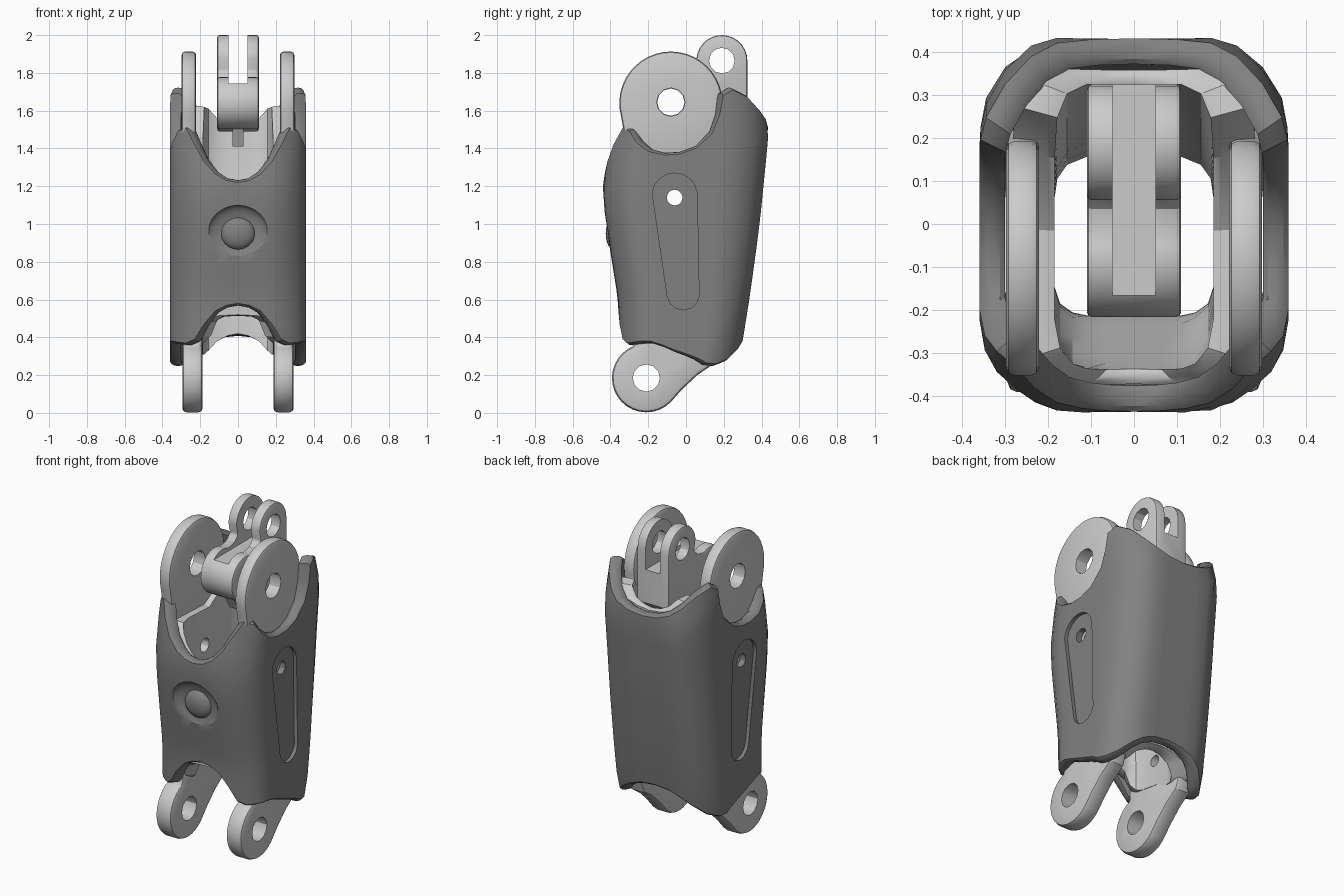
import bpy, bmesh, math
from mathutils import Matrix

if "Cube" in bpy.data.objects:
    bpy.data.objects.remove(bpy.data.objects["Cube"])


def interp(keys, z):
    # piecewise linear lookup in rows (z, front y, back y)
    if z <= keys[0][0]:
        return keys[0][1:]
    for a, b in zip(keys, keys[1:]):
        if z <= b[0]:
            t = (z - a[0]) / (b[0] - a[0])
            return [p + (q - p) * t for p, q in zip(a[1:], b[1:])]
    return keys[-1][1:]


def finish(name, bm):
    bmesh.ops.recalc_face_normals(bm, faces=bm.faces)
    me = bpy.data.meshes.new(name)
    bm.to_mesh(me)
    bm.free()
    ob = bpy.data.objects.new(name, me)
    bpy.context.collection.objects.link(ob)
    return ob


def bake(ob):
    dg = bpy.context.evaluated_depsgraph_get()
    me = bpy.data.meshes.new_from_object(ob.evaluated_get(dg))
    ob.modifiers.clear()
    ob.data = me


def bevel(ob, width):
    m = ob.modifiers.new("bevel", 'BEVEL')
    m.width, m.segments, m.limit_method = width, 2, 'ANGLE'
    m.angle_limit = math.radians(50)
    bake(ob)


def cut(ob, cutter):
    m = ob.modifiers.new("cut", 'BOOLEAN')
    m.operation, m.object, m.solver = 'DIFFERENCE', cutter, 'EXACT'
    bake(ob)
    bpy.data.objects.remove(cutter)


def prism(name, pts, x0, x1):
    # side profile in (y, z) extruded along x
    bm = bmesh.new()
    a, b = ([bm.verts.new((x, y, z)) for y, z in pts] for x in (x0, x1))
    bm.faces.new(a)
    bm.faces.new(b[::-1])
    n = len(pts)
    for i in range(n):
        j = (i + 1) % n
        bm.faces.new((a[i], b[i], b[j], a[j]))
    return finish(name, bm)


def arc(cy, cz, r, a0, a1, n):
    return [(cy + r * math.cos(math.radians(a0 + (a1 - a0) * i / n)),
             cz + r * math.sin(math.radians(a0 + (a1 - a0) * i / n))) for i in range(n + 1)]


def drill(ob, y, z, r):
    cut(ob, prism("hole_cutter", arc(y, z, r, 0, 330, 11), -1, 1))


def ball(name, loc, size):
    bm = bmesh.new()
    bmesh.ops.create_icosphere(bm, subdivisions=3, radius=1,
                               matrix=Matrix.Translation(loc) @ Matrix.Diagonal((*size, 1)))
    return finish(name, bm)


def sleeve(name, half, outer, inner, x_in, lip, steps=12):
    # hollow tube; half = rows of (x, v across depth, top z, bottom z), mirrored in x
    rows = half + [(-x, v, t, b) for x, v, t, b in half[-2:0:-1]]
    bm = bmesh.new()

    def point(x, v, z, k, dz=0):
        fo, bo = interp(outer, z)
        fi, bi = interp(inner, z)
        f, b = fo + (fi - fo) * k, bo + (bi - bo) * k
        return bm.verts.new((x * (1 + (x_in - 1) * k), (f + b) / 2 + v * (b - f) / 2, z + dz))

    cols = []
    for x, v, t, b in rows:
        zs = [b + (t - b) * i / steps for i in range(steps + 1)]
        col = [point(x, v, z, 0) for z in zs]
        col += [point(x, v, t, k, d) for k, d in ((.2, lip * .8), (.5, lip), (.8, lip * .8))]
        col += [point(x, v, z, 1) for z in zs[::-1]]
        col += [point(x, v, b, k, -d) for k, d in ((.8, lip * .8), (.5, lip), (.2, lip * .8))]
        cols.append(col)
    for i, c in enumerate(cols):
        d = cols[(i + 1) % len(cols)]
        for j in range(len(c)):
            k = (j + 1) % len(c)
            bm.faces.new((c[j], d[j], d[k], c[k]))
    return finish(name, bm)


# Outer shell: scalloped rims at both ends
shell_outer = [(.25, -.345, .255), (.35, -.35, .295), (.6, -.36, .335), (.85, -.4, .37), (1.05, -.43, .395),
               (1.2, -.44, .41), (1.4, -.41, .43), (1.5, -.385, .437), (1.6, -.37, .41), (1.72, -.36, .37)]
shell_inner = [(z, f + .06, b - .06) for z, f, b in shell_outer]
shell_half = [(0, -1, 1.22, .58), (.06, -1, 1.23, .57), (.12, -1, 1.265, .54), (.18, -.99, 1.33, .47),
              (.23, -.95, 1.42, .39), (.275, -.88, 1.51, .37), (.32, -.78, 1.49, .375), (.348, -.66, 1.43, .38),
              (.36, -.5, 1.385, .38), (.36, -.3, 1.365, .36), (.36, -.1, 1.37, .335), (.36, .1, 1.4, .315),
              (.36, .28, 1.48, .295), (.36, .4, 1.58, .28), (.358, .5, 1.68, .265), (.345, .66, 1.71, .26),
              (.30, .84, 1.67, .285), (.24, .95, 1.6, .34), (.18, 1, 1.555, .38), (.1, 1, 1.525, .41),
              (0, 1, 1.515, .42)]
shell = sleeve("outer_shell", shell_half, shell_outer, shell_inner, .835, .012)

# Sunken side panels, screw hole and front dimple
panel = arc(-.06, 1.15, .12, 8, 172, 8) + arc(-.015, .63, .085, 188, 352, 6)
for s in (-1, 1):
    cut(shell, prism("panel_cutter", panel, s * .338, s * .5))
drill(shell, -.06, 1.14, .042)
cut(shell, ball("dimple_cutter", (0, -.43, .945), (.165, .05, .155)))
button = ball("front_button", (0, -.385, .95), (.09, .04, .085))

# Inner frame: tapered rectangular sleeve
frame_outer = [(.3, -.28, .22), (.6, -.285, .25), (1.2, -.375, .335), (1.6, -.36, .365)]
frame_inner = [(.3, -.21, .15), (.6, -.215, .175), (1.2, -.34, .285), (1.6, -.325, .33)]
frame_half = [(0, -1, 1.19, .52), (.1, -1, 1.21, .515), (.17, -1, 1.27, .49), (.22, -.97, 1.33, .41),
              (.265, -.86, 1.37, .38), (.285, -.65, 1.37, .37), (.285, 0, 1.36, .35), (.285, .5, 1.46, .31),
              (.275, .75, 1.62, .31), (.24, .92, 1.61, .33), (.17, 1, 1.56, .38), (.08, 1, 1.53, .41),
              (0, 1, 1.52, .42)]
frame = sleeve("inner_frame", frame_half, frame_outer, frame_inner, .65, .006, 8)
drill(frame, -.06, 1.14, .042)
drill(frame, -.04, .51, .035)

parts = [shell, button, frame]

# Upper disc ears and lower hinge lugs
ear = arc(-.08, 1.64, .273, -15, 195, 24) + [(-.335, 1.52), (-.3, 1.32), (-.24, 1.25), (.15, 1.25), (.22, 1.42)]
lug = arc(-.21, .185, .182, 110, 315, 18) + [(-.02, .125), (.06, .2), (.14, .255), (.2, .42), (.12, .58),
                                            (-.2, .58), (-.27, .42)]
for s, side in ((-1, "left"), (1, "right")):
    e = prism("upper_ear_" + side, ear, s * .222, s * .298)
    bevel(e, .018)
    drill(e, -.08, 1.645, .075)
    g = prism("lower_lug_" + side, lug, s * .187, s * .295)
    bevel(g, .022)
    drill(g, -.21, .185, .072)
    drill(g, -.04, .51, .035)
    parts += [e, g]

# Centre link: barrel below, forked eye above
profile = (arc(-.08, 1.64, .137, 65, 275, 18) + [(.1, 1.49), (.28, 1.49), (.325, 1.54)]
           + arc(.19, 1.865, .135, 0, 175, 14) + [(.07, 1.81), (.035, 1.775)])
link = prism("centre_link", profile, -.11, .11)
bevel(link, .012)
cut(link, prism("fork_cutter", [(-.5, 1.745), (.6, 1.745), (.6, 2.2), (-.5, 2.2)], -.05, .05))
drill(link, .19, 1.865, .068)
drill(link, -.08, 1.645, .072)
rib = prism("link_rib", [(-.1, 1.52), (-.04, 1.41), (.3, 1.41), (.3, 1.52)], -.03, .03)
parts += [link, rib]

# Dark finish for the shell
dark = bpy.data.materials.new("dark_shell")
dark.diffuse_color = (.22, .22, .22, 1)
dark.use_nodes = True
dark.node_tree.nodes["Principled BSDF"].inputs["Base Color"].default_value = dark.diffuse_color
for ob in (shell, button):
    ob.data.materials.clear()
    ob.data.materials.append(dark)

bpy.ops.object.select_all(action='DESELECT')
for ob in parts:
    ob.select_set(True)
bpy.context.view_layer.objects.active = shell
bpy.ops.object.shade_smooth_by_angle(angle=math.radians(30))
